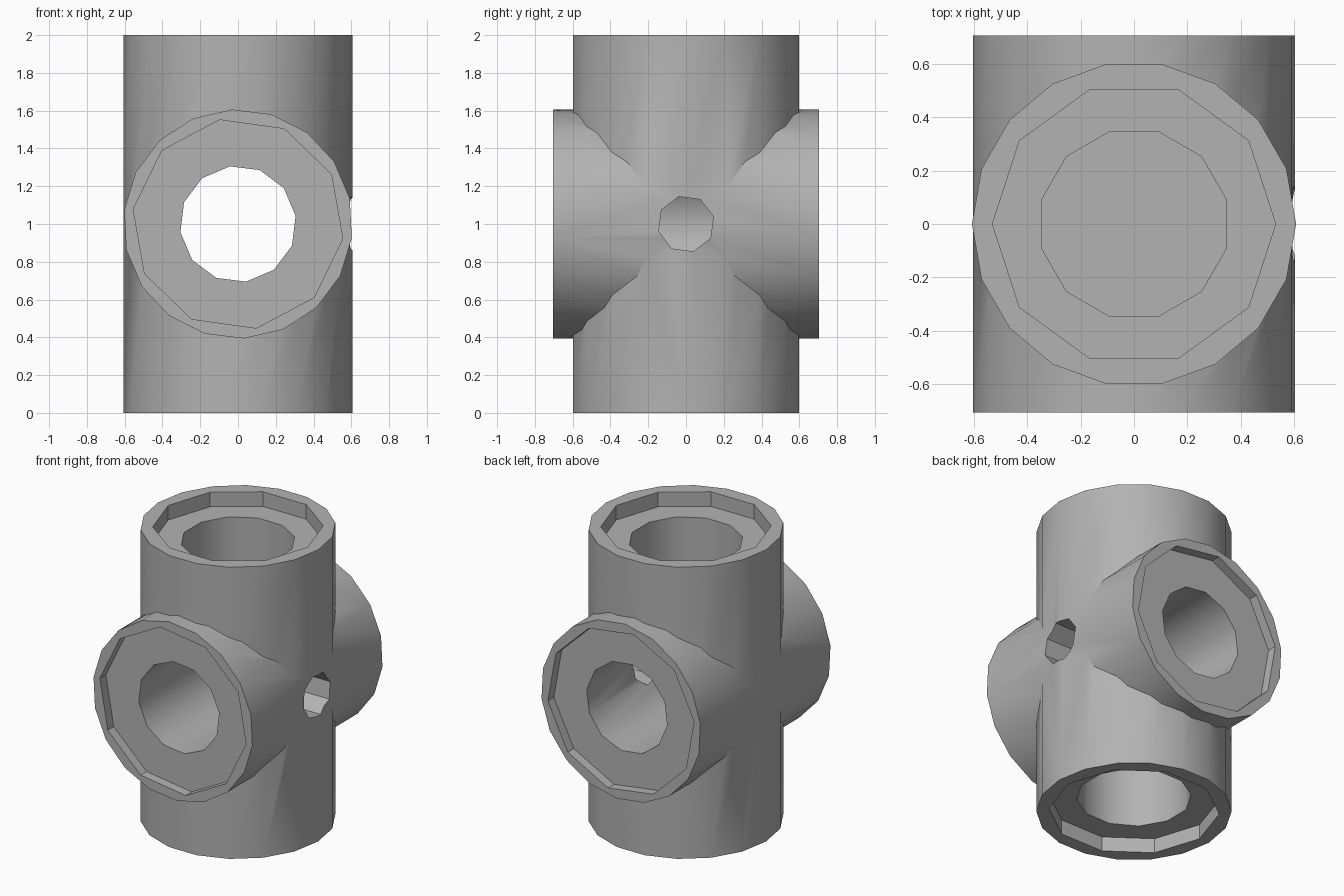
import bpy
from math import pi, radians

cube = bpy.data.objects.get("Cube")
if cube:
    bpy.data.objects.remove(cube, do_unlink=True)

GREY = (0.45, 0.45, 0.45, 1)
mat = bpy.data.materials.new("plain grey")
mat.use_nodes = True
mat.diffuse_color = GREY
mat.node_tree.nodes["Principled BSDF"].inputs["Base Color"].default_value = GREY

UP, ALONG_Y, ALONG_X = (0, 0, 0), (pi / 2, 0, 0), (0, pi / 2, 0)


def cylinder(name, sides, radius, length, centre, axis, turn=0):
    """Cylinder centred on a point; turn spins it about its own axis."""
    bpy.ops.mesh.primitive_cylinder_add(vertices=sides, radius=radius, depth=length)
    ob = bpy.context.object
    ob.name = name
    ob.rotation_euler = (0, 0, radians(turn))
    bpy.ops.object.transform_apply(location=False, rotation=True, scale=False)
    ob.rotation_euler = axis
    ob.location = centre
    ob.data.materials.append(mat)
    return ob


def combine(body, tool, operation):
    mod = body.modifiers.new(operation, 'BOOLEAN')
    mod.operation = operation
    mod.solver = 'EXACT'
    mod.object = tool
    bpy.context.view_layer.objects.active = body
    bpy.ops.object.modifier_apply(modifier=mod.name)
    bpy.data.objects.remove(tool, do_unlink=True)


# Upright pipe crossed by a shorter horizontal pipe
body = cylinder("pipe_cross_fitting", 18, 0.607, 2, (0, 0, 1), UP, 10)
arm = cylinder("horizontal_pipe", 18, 0.607, 1.41, (0, 0, 1), ALONG_Y, 3)
combine(body, arm, 'UNION')

# Through bore of the horizontal pipe, and the side port that opens into it
combine(body, cylinder("through_bore", 12, 0.308, 2, (0, 0, 1), ALONG_Y, 8), 'DIFFERENCE')
combine(body, cylinder("side_port", 8, 0.15, 0.7, (0.45, 0, 1), ALONG_X, 15), 'DIFFERENCE')

# Stepped sockets at all four open ends
for s in (-1, 1):
    combine(body, cylinder("upright_bore", 12, 0.357, 0.9, (0, 0, 1 + s * 0.9), UP, 15), 'DIFFERENCE')
    combine(body, cylinder("upright_step", 10, 0.53, 0.2, (0, 0, 1 + s), UP, 18), 'DIFFERENCE')
    combine(body, cylinder("arm_step", 10, 0.56, 0.13, (0, s * 0.705, 1), ALONG_Y, 10), 'DIFFERENCE')

bpy.ops.object.select_all(action='DESELECT')
body.select_set(True)
bpy.context.view_layer.objects.active = body
bpy.ops.object.shade_smooth_by_angle(angle=radians(32))
